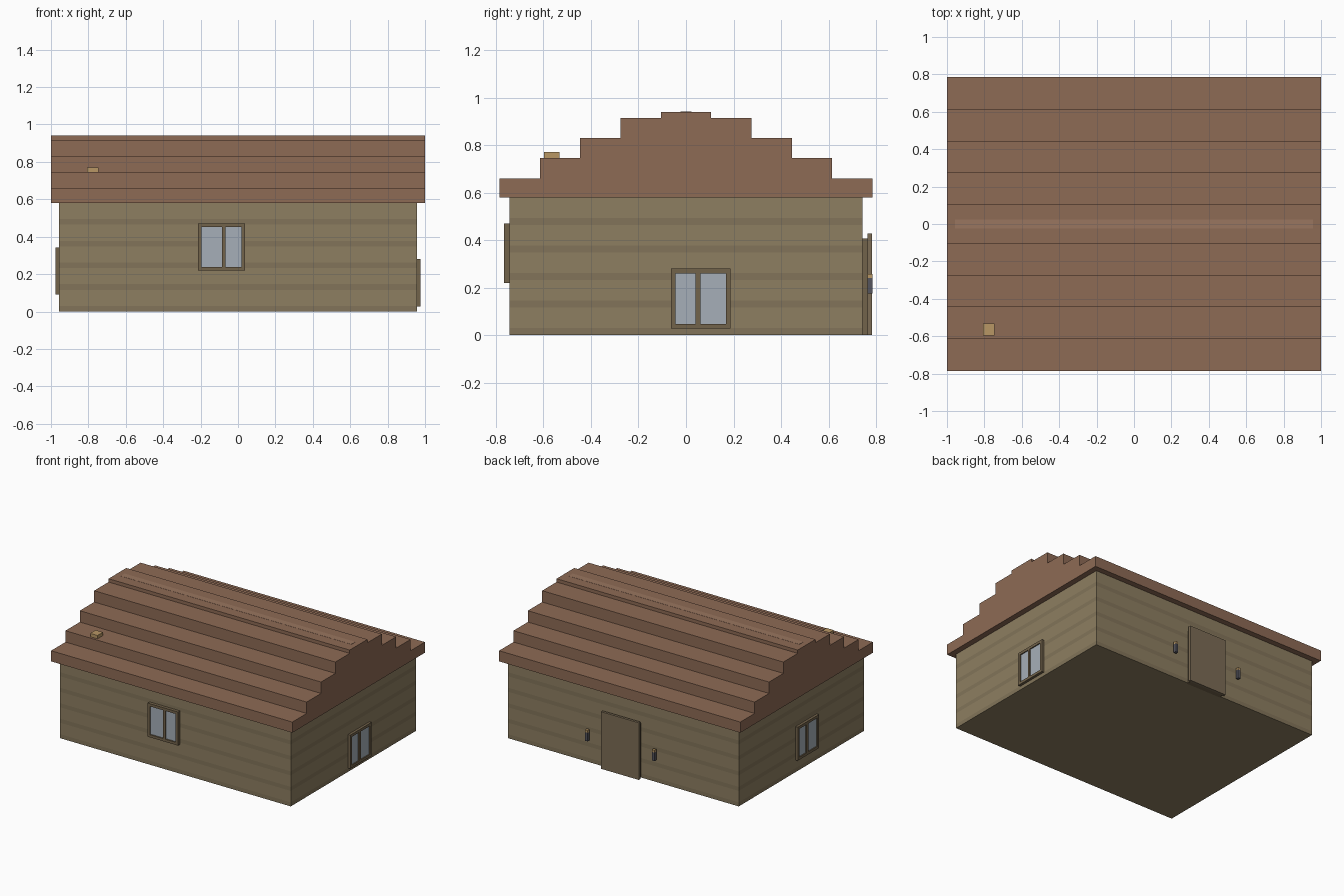
import bpy, bmesh

if "Cube" in bpy.data.objects:
    bpy.data.objects.remove(bpy.data.objects["Cube"])


def mat(name, rgb):
    m = bpy.data.materials.new(name)
    m.diffuse_color = (*rgb, 1)
    m.use_nodes = True
    m.node_tree.nodes["Principled BSDF"].inputs["Base Color"].default_value = m.diffuse_color
    return m


ROOF = mat("roof_brown", (0.27, 0.145, 0.09))
RIDGE = mat("ridge_brown", (0.32, 0.18, 0.115))
WALL = mat("siding_light", (0.27, 0.21, 0.12))
GROOVE = mat("siding_dark", (0.225, 0.175, 0.10))
TRIM = mat("trim", (0.17, 0.125, 0.07))
DOOR = mat("door_wood", (0.20, 0.15, 0.09))
GLASS = mat("glass", (0.38, 0.43, 0.48))
TAN = mat("tan", (0.48, 0.31, 0.13))
DARK = mat("lamp_grey", (0.09, 0.09, 0.11))


def finish(name, bm, *mats):
    bmesh.ops.recalc_face_normals(bm, faces=bm.faces)
    me = bpy.data.meshes.new(name)
    bm.to_mesh(me)
    bm.free()
    for m in mats:
        me.materials.append(m)
    ob = bpy.data.objects.new(name, me)
    bpy.context.collection.objects.link(ob)
    return ob


def add_box(bm, lo, hi):
    vs = bmesh.ops.create_cube(bm, size=1)["verts"]
    for v in vs:
        for i in range(3):
            v.co[i] = lo[i] if v.co[i] < 0 else hi[i]


def box(name, lo, hi, m):
    bm = bmesh.new()
    add_box(bm, lo, hi)
    return finish(name, bm, m)


WX, WY, WZ = 0.957, 0.742, 0.58

# Walls: one block cut into siding boards with darker joints
bm = bmesh.new()
add_box(bm, (-WX, -WY, 0), (WX, WY, WZ))
pitch = WZ / 5
for i in range(5):
    for z in (i * pitch, i * pitch + 0.03):
        if z > 0:
            bmesh.ops.bisect_plane(bm, geom=bm.verts[:] + bm.edges[:] + bm.faces[:],
                                   plane_co=(0, 0, z), plane_no=(0, 0, 1))
for f in bm.faces:
    if abs(f.normal.z) < 0.5 and f.calc_center_median().z % pitch < 0.03:
        f.material_index = 1
finish("walls", bm, WALL, GROOVE)

# Stepped roof: mirrored profile extruded along x
steps = [(0.785, 0.66), (0.615, 0.745), (0.445, 0.83), (0.275, 0.915), (0.105, 0.94)]
half, z0 = [], WZ
for y, z in steps:
    half += [(y, z0), (y, z)]
    z0 = z
profile = half + [(-y, z) for y, z in reversed(half)]
bm = bmesh.new()
face = bm.faces.new([bm.verts.new((-1, y, z)) for y, z in profile])
ext = bmesh.ops.extrude_face_region(bm, geom=[face])["geom"]
bmesh.ops.translate(bm, vec=(2, 0, 0), verts=[g for g in ext if isinstance(g, bmesh.types.BMVert)])
finish("stepped_roof", bm, ROOF)

# Ridge strip and small roof vent
box("ridge_strip", (-WX, -0.024, 0.93), (WX, 0.024, 0.941), RIDGE)
box("roof_vent", (-0.807, -0.597, 0.74), (-0.747, -0.533, 0.77), TAN)


def window(name, axis, wall, out, u0, z0, shift):
    """Square window; axis is the wall's normal axis, u runs along the wall."""
    s, t, bar = 0.252, 0.02, 0.02

    def part(u_lo, u_hi, z_lo, z_hi, depth_out):
        a, b = sorted((wall * 0.99, depth_out))
        lo, hi = ((a, u_lo, z_lo), (b, u_hi, z_hi)) if axis == 0 else ((u_lo, a, z_lo), (u_hi, b, z_hi))
        return lo, hi

    bm = bmesh.new()
    mid = u0 + s / 2 + shift
    for r in ((u0, u0 + t, z0, z0 + s), (u0 + s - t, u0 + s, z0, z0 + s),
              (u0 + t, u0 + s - t, z0, z0 + t), (u0 + t, u0 + s - t, z0 + s - t, z0 + s),
              (mid - bar / 2, mid + bar / 2, z0 + t, z0 + s - t)):
        add_box(bm, *part(*r, out))
    finish(name + "_frame", bm, TRIM)
    pane = wall + (out - wall) * 0.6
    box(name + "_glass", *part(u0 + t, u0 + s - t, z0 + t, z0 + s - t, pane), GLASS)


window("front_window", 1, -WY, -0.766, -0.214, 0.219, 0.012)
window("right_window", 0, WX, 0.976, -0.064, 0.028, -0.012)
window("left_window", 0, -WX, -0.976, -0.182, 0.09, 0.012)

# Back door: inner frame and outer leaf
box("door_frame", (-0.145, 0.73, 0), (0.145, 0.764, 0.406), TRIM)
box("door_leaf", (-0.157, 0.764, 0), (0.157, 0.783, 0.428), DOOR)

# Wall lamps either side of the door
for side, sx in (("left", 1), ("right", -1)):
    x = 0.277 * sx
    box(side + "_lamp_body", (x - 0.011, 0.763, 0.176), (x + 0.011, 0.785, 0.24), DARK)
    box(side + "_lamp_cap", (x - 0.011, 0.763, 0.24), (x + 0.011, 0.785, 0.258), TAN)
